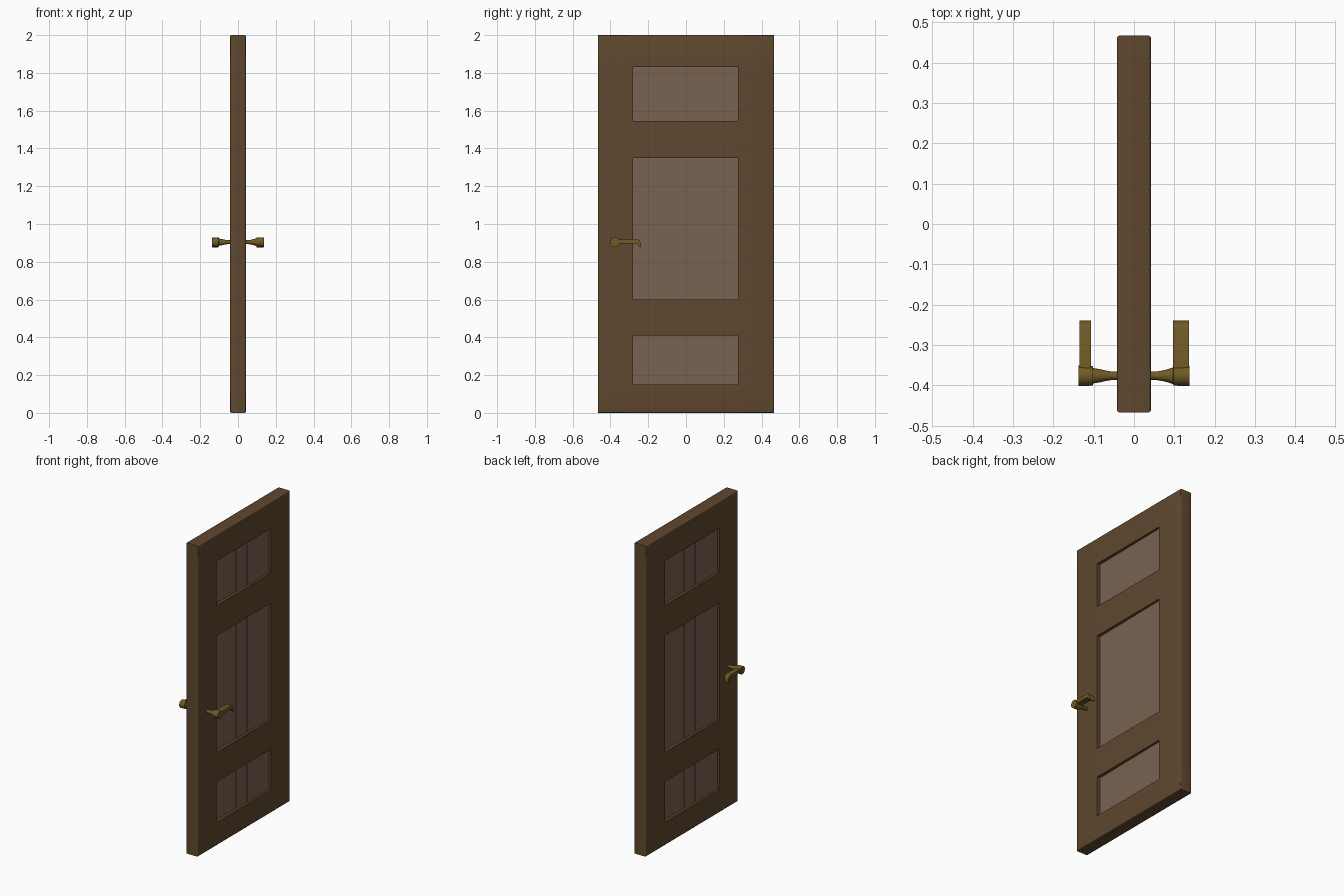
import bpy, bmesh, math
from mathutils import Vector

if "Cube" in bpy.data.objects:
    bpy.data.objects.remove(bpy.data.objects["Cube"])


def material(name, color):
    m = bpy.data.materials.new(name)
    m.diffuse_color = (*color, 1)
    m.use_nodes = True
    m.node_tree.nodes["Principled BSDF"].inputs["Base Color"].default_value = m.diffuse_color
    return m


WOOD = material("dark_wood", (0.115, 0.064, 0.028))
PANEL = material("panel_wood", (0.19, 0.125, 0.085))
BRASS = material("brass", (0.16, 0.103, 0.02))

T, W, H = 0.042, 0.467, 2.0
Y0, Y1 = -0.28, 0.275
OPENINGS = [(0.15, 0.41), (0.60, 1.35), (1.545, 1.83)]


def finish(bm, name, mat, smooth=False):
    bmesh.ops.recalc_face_normals(bm, faces=bm.faces[:])
    me = bpy.data.meshes.new(name)
    bm.to_mesh(me)
    bm.free()
    ob = bpy.data.objects.new(name, me)
    bpy.context.collection.objects.link(ob)
    me.materials.append(mat)
    if smooth:
        bpy.ops.object.select_all(action='DESELECT')
        ob.select_set(True)
        bpy.context.view_layer.objects.active = ob
        bpy.ops.object.shade_smooth_by_angle(angle=math.radians(35))
    return ob


def extrude_x(bm, faces, depth):
    geo = bmesh.ops.extrude_face_region(bm, geom=faces, use_keep_orig=True)
    vs = [g for g in geo["geom"] if isinstance(g, bmesh.types.BMVert)]
    bmesh.ops.translate(bm, verts=vs, vec=(depth, 0, 0))


# Door frame: a grid of cells with three left open, thickened and rounded
def door_frame():
    bm = bmesh.new()
    ys = [-W, Y0, Y1, W]
    zs = [0] + [z for o in OPENINGS for z in o] + [H]
    grid = [[bm.verts.new((-T, y, z)) for z in zs] for y in ys]
    for i in range(3):
        for j in range(7):
            if i == 1 and j % 2 == 1:
                continue
            bm.faces.new((grid[i][j], grid[i + 1][j],
                          grid[i + 1][j + 1], grid[i][j + 1]))
    extrude_x(bm, bm.faces[:], 2 * T)
    bmesh.ops.recalc_face_normals(bm, faces=bm.faces[:])

    def outer(e):
        a, b = (v.co for v in e.verts)
        if abs(a.x - b.x) > 1e-4:
            return False
        side = abs(abs(a.y) - W) < 1e-4 and abs(a.y - b.y) < 1e-4
        end = min(abs(a.z), abs(a.z - H)) < 1e-4 and abs(a.z - b.z) < 1e-4
        return side or end
    bmesh.ops.bevel(bm, geom=[e for e in bm.edges if outer(e)],
                    offset=0.007, segments=3, profile=0.5, affect='EDGES')
    finish(bm, "door_frame", WOOD, True)


# Recessed panels: five planks, each stepped slightly from its neighbour
def panel_planks(name, z0, z1):
    step = (Y1 - Y0) / 5
    for k in range(5):
        bm = bmesh.new()
        bmesh.ops.create_cube(bm, size=1)
        shift = (k - 2) * 0.0015
        for v in bm.verts:
            v.co = Vector((v.co.x * 0.05 + shift,
                           Y0 + (k + 0.5 + v.co.y) * step,
                           (z0 + z1) / 2 + v.co.z * (z1 - z0)))
        finish(bm, f"{name}_plank_{k + 1}", PANEL)


HY, HZ = -0.376, 0.904


# Turned spindle and head, revolved around the x axis
def spindle(name, side, profile):
    bm = bmesh.new()
    pts = [(0.03, 0)] + [(0.03, profile[0][1])] + profile + [(profile[-1][0], 0)]
    vs = [bm.verts.new((side * x, HY, HZ + r)) for x, r in pts]
    es = [bm.edges.new(p) for p in zip(vs, vs[1:])]
    bmesh.ops.spin(bm, geom=vs + es, cent=(0, HY, HZ), axis=(1, 0, 0),
                   angle=2 * math.pi, steps=24, use_merge=True)
    bmesh.ops.remove_doubles(bm, verts=bm.verts[:], dist=1e-5)
    finish(bm, name, BRASS, True)


# Lever: flat bar that curls down at the tip
def lever(name, side, x0, x1):
    outline = [(-0.37, 0.919), (-0.256, 0.919), (-0.247, 0.914), (-0.241, 0.904),
               (-0.239, 0.892), (-0.240, 0.876), (-0.250, 0.878),
               (-0.252, 0.888), (-0.257, 0.894), (-0.266, 0.896), (-0.37, 0.896)]
    bm = bmesh.new()
    f = bm.faces.new([bm.verts.new((side * x0, y, z)) for y, z in outline])
    extrude_x(bm, [f], side * (x1 - x0))
    bmesh.ops.recalc_face_normals(bm, faces=bm.faces[:])
    finish(bm, name, BRASS, True)


door_frame()
for label, (a, b) in zip(("lower", "middle", "upper"), OPENINGS):
    panel_planks(label, a, b)

neck = [(0.042, 0.010), (0.055, 0.0105), (0.070, 0.013), (0.085, 0.0165)]
spindle("right_handle_spindle", 1,
        neck + [(0.097, 0.021), (0.098, 0.0245), (0.137, 0.0255)])
lever("right_handle_lever", 1, 0.097, 0.136)
spindle("left_handle_spindle", -1,
        neck + [(0.101, 0.019), (0.102, 0.0245), (0.138, 0.0255)])
lever("left_handle_lever", -1, 0.106, 0.135)
